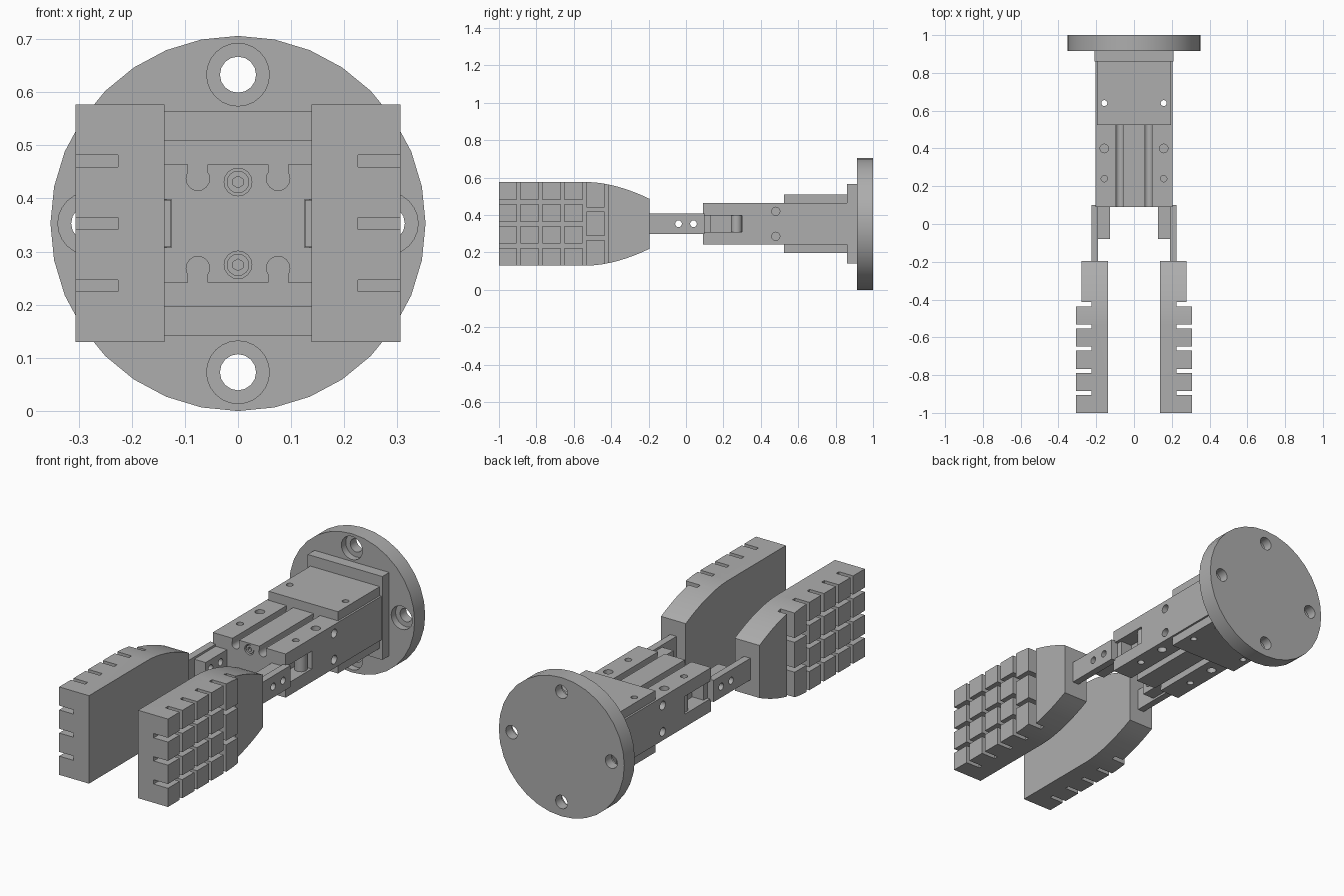
import bpy, bmesh, math
from mathutils import Matrix, Vector

cube = bpy.data.objects.get("Cube")
if cube:
    bpy.data.objects.remove(cube, do_unlink=True)

ZC = 0.353  # height of the gripper axis
SIDES = (-1, 1)

metal = bpy.data.materials.new("grey metal")
metal.use_nodes = True
grey = (0.42, 0.42, 0.42, 1)
metal.diffuse_color = grey
metal.node_tree.nodes["Principled BSDF"].inputs["Base Color"].default_value = grey


def box(bm, x, y, z):
    """Box from three (low, high) ranges."""
    size = [abs(r[1] - r[0]) for r in (x, y, z)]
    mid = Vector([(r[0] + r[1]) / 2 for r in (x, y, z)])
    bmesh.ops.create_cube(bm, size=1, matrix=Matrix.Translation(mid) @ Matrix.Diagonal((*size, 1)))


def cyl(bm, axis, centre, r, length, n=16):
    turn = {"x": Matrix.Rotation(math.pi / 2, 4, "Y"),
            "y": Matrix.Rotation(math.pi / 2, 4, "X"),
            "z": Matrix.Identity(4)}[axis]
    bmesh.ops.create_cone(bm, cap_ends=True, segments=n, radius1=r, radius2=r, depth=length,
                          matrix=Matrix.Translation(centre) @ turn)


def make(name, bm, cutter=None):
    """Turn a bmesh into an object, optionally carved by a cutter bmesh."""
    def to_object(label, source):
        bmesh.ops.recalc_face_normals(source, faces=source.faces)
        mesh = bpy.data.meshes.new(label)
        source.to_mesh(mesh)
        source.free()
        mesh.materials.append(metal)
        ob = bpy.data.objects.new(label, mesh)
        bpy.context.collection.objects.link(ob)
        return ob

    obj = to_object(name, bm)
    if cutter:
        tool = to_object(name + "_cutter", cutter)
        tool.hide_render = True
        mod = obj.modifiers.new("carve", "BOOLEAN")
        mod.operation, mod.solver, mod.object = "DIFFERENCE", "EXACT", tool
        mod.use_self = True
        graph = bpy.context.evaluated_depsgraph_get()
        carved = bpy.data.meshes.new_from_object(obj.evaluated_get(graph))
        obj.modifiers.clear()
        obj.data = carved
        bpy.data.objects.remove(tool, do_unlink=True)
    bpy.ops.object.select_all(action="DESELECT")
    obj.select_set(True)
    bpy.context.view_layer.objects.active = obj
    bpy.ops.object.shade_smooth_by_angle(angle=math.radians(26))
    return obj


# Round mounting flange with four counterbored holes
flange, cut = bmesh.new(), bmesh.new()
cyl(flange, "y", (0, 0.9575, ZC), ZC, 0.085, 32)
for k in range(4):
    a = k * math.pi / 2
    x, z = 0.28 * math.cos(a), ZC + 0.28 * math.sin(a)
    cyl(cut, "y", (x, 0.96, z), 0.034, 0.2)
    cyl(cut, "y", (x, 0.915, z), 0.059, 0.07, 24)
make("mounting_flange", flange, cut)

# Square adapter between flange and body
adapter = bmesh.new()
box(adapter, (-0.21, 0.21), (0.86, 0.918), (ZC - 0.212, ZC + 0.212))
make("adapter_plate", adapter)

# Main body: rail grooves, screw holes and side pockets
body, cut = bmesh.new(), bmesh.new()
box(body, (-0.205, 0.205), (0.09, 0.86), (ZC - 0.111, ZC + 0.111))
for s in SIDES:
    for v in SIDES:
        top = ZC + v * 0.111
        box(cut, (s * 0.057, s * 0.094), (0.05, 0.525), (ZC + v * 0.085, ZC + v * 0.15))
        cyl(cut, "y", (s * 0.0755, 0.2875, ZC + v * 0.084), 0.022, 0.475)
        cyl(cut, "z", (s * 0.157, 0.4, top), 0.023, 0.1)
        cyl(cut, "z", (s * 0.157, 0.24, top), 0.017, 0.09)
        cyl(cut, "x", (s * 0.205, 0.48, ZC + v * 0.067), 0.022, 0.1)
    cyl(cut, "z", (s * 0.157, 0.64, ZC), 0.016, 0.5)
    box(cut, (s * 0.125, s * 0.25), (0.05, 0.30), (ZC - 0.045, ZC + 0.045))
for v in SIDES:
    cyl(cut, "y", (0, 0.09, ZC + v * 0.078), 0.026, 0.06)
make("gripper_body", body, cut)

# Cover plates above and below the body
for v, label in ((1, "top_cover"), (-1, "bottom_cover")):
    cover, cut = bmesh.new(), bmesh.new()
    box(cover, (-0.195, 0.195), (0.525, 0.86), (ZC + v * 0.111, ZC + v * 0.157))
    for s in SIDES:
        cyl(cut, "z", (s * 0.157, 0.64, ZC), 0.016, 0.6)
    make(label, cover, cut)

# Hex socket screws in the front face
for v, label in ((1, "upper_screw"), (-1, "lower_screw")):
    screw, cut = bmesh.new(), bmesh.new()
    cyl(screw, "y", (0, 0.11, ZC + v * 0.078), 0.021, 0.03)
    cyl(cut, "y", (0, 0.095, ZC + v * 0.078), 0.011, 0.03, 6)
    make(label, screw, cut)

for s, side in ((1, "left"), (-1, "right")):
    # Sliding jaw block and the bar that carries the finger
    for part, x, y, h in (("jaw_block", (0.126, 0.19), (-0.08, 0.13), 0.044),
                          ("finger_bar", (0.19, 0.226), (-0.21, 0.1), 0.055)):
        piece, cut = bmesh.new(), bmesh.new()
        box(piece, [s * c for c in x], y, (ZC - h, ZC + h))
        for hole_y in (-0.04, 0.04):
            cyl(cut, "x", (s * 0.17, hole_y, ZC), 0.018, 0.3)
        make(f"{side}_{part}", piece, cut)

    # Pivot pin inside the side pocket
    pin = bmesh.new()
    cyl(pin, "z", (s * 0.165, 0.27, ZC), 0.03, 0.09)
    make(f"{side}_pivot_pin", pin)

    # Finger pad: tapered profile extruded sideways
    steps = [i / 8 for i in range(9)]
    upper = [(-0.53 + 0.335 * t, 0.2235 - 0.09 * t ** 1.8) for t in steps]
    half = [(-1, 0.2235)] + upper
    outline = half + [(y, -h) for y, h in reversed(half)]
    finger, cut = bmesh.new(), bmesh.new()
    face = finger.faces.new([finger.verts.new((s * 0.138, y, ZC + h)) for y, h in outline])
    grown = bmesh.ops.extrude_face_region(finger, geom=[face])["geom"]
    bmesh.ops.translate(finger, vec=(s * 0.168, 0, 0),
                        verts=[g for g in grown if isinstance(g, bmesh.types.BMVert)])

    # Lower step near the bar, then the grip grooves
    deep = (s * 0.226, s * 0.4)
    box(cut, (s * 0.277, s * 0.4), (-0.42, 0), (0, 0.8))
    for k in range(5):
        y = -0.895 + k * 0.1175
        box(cut, deep, (y - 0.011, y + 0.011), (0, 0.8))
    for z in (-0.1175, 0, 0.1175):
        box(cut, deep, (-1.1, -0.542), (ZC + z - 0.011, ZC + z + 0.011))
    for z in (-0.076, 0.076):
        box(cut, deep, (-0.542, -0.425), (ZC + z - 0.011, ZC + z + 0.011))
    make(f"{side}_finger_pad", finger, cut)
